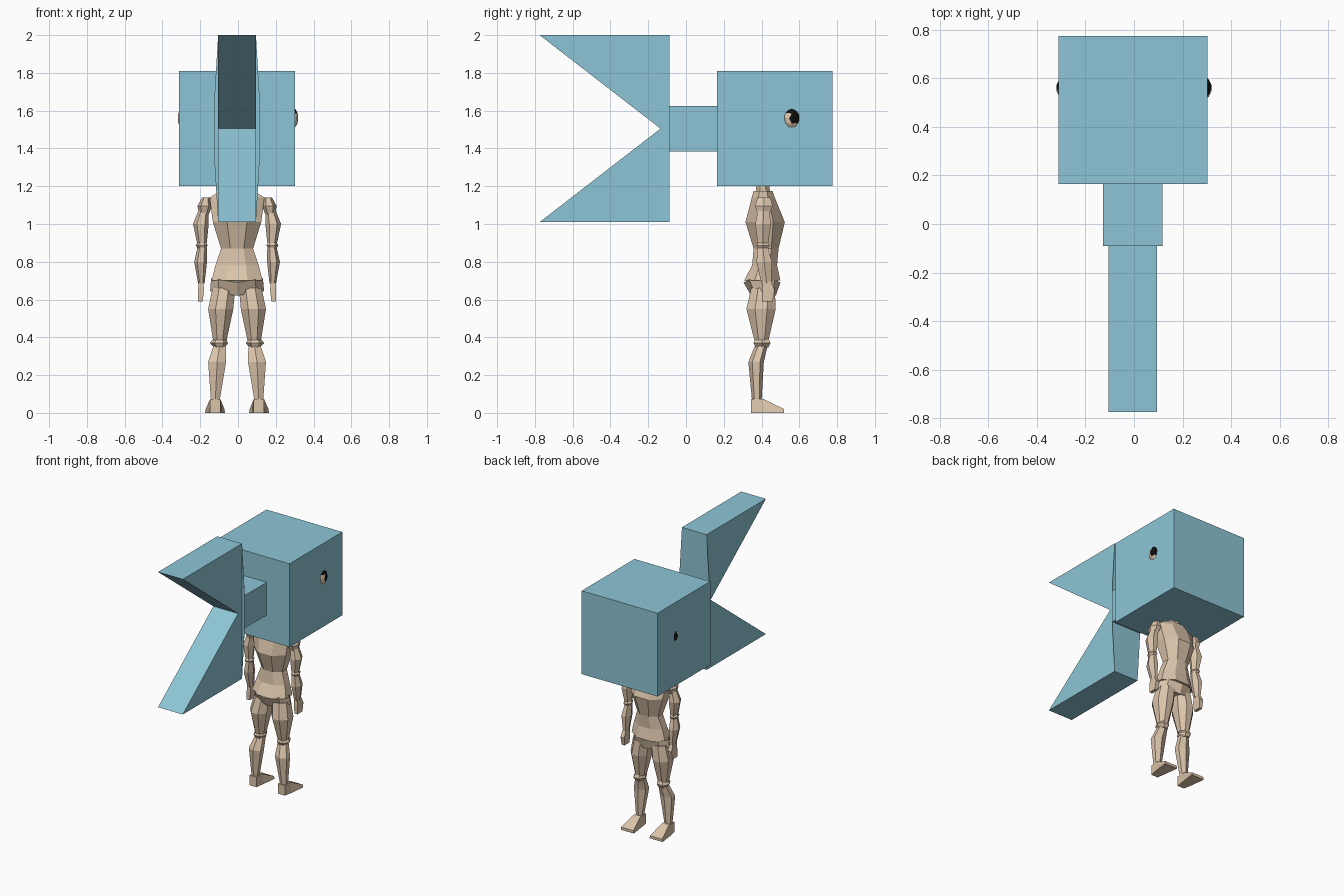
import bpy, bmesh, math

CX = -0.005  # symmetry plane of the figure


def material(name, rgb):
    m = bpy.data.materials.new(name)
    m.diffuse_color = (*rgb, 1)
    return m


BLUE = material("fish blue", (0.27, 0.56, 0.67))
SKIN = material("skin tan", (0.72, 0.56, 0.41))
BLACK = material("eye black", (0.004, 0.004, 0.004))


def finish(bm, name, *mats):
    bmesh.ops.recalc_face_normals(bm, faces=bm.faces[:])
    me = bpy.data.meshes.new(name)
    bm.to_mesh(me)
    bm.free()
    for m in mats:
        me.materials.append(m)
    ob = bpy.data.objects.new(name, me)
    bpy.context.collection.objects.link(ob)
    return ob


def skin_rings(bm, rings):
    """Bridge equal rings of points and cap both ends."""
    rings = [[bm.verts.new(p) for p in r] for r in rings]
    n = len(rings[0])
    for a, b in zip(rings, rings[1:]):
        for i in range(n):
            j = (i + 1) % n
            bm.faces.new((a[i], a[j], b[j], b[i]))
    bm.faces.new(rings[0])
    bm.faces.new(rings[-1])


def loft(name, sections, n=6, side=1, turn=0.0, vee=0.0):
    """Sections are (z, x0, x1, y0, y1) measured from the symmetry plane."""
    unit = [(math.cos(t), math.sin(t)) for t in
            (2 * math.pi * (i + turn) / n for i in range(n))]
    mx = max(abs(u[0]) for u in unit)
    my = max(abs(u[1]) for u in unit)
    rings = []
    for z, x0, x1, y0, y1 in sections:
        ring = []
        for u, v in unit:
            x = (x0 + x1) / 2 + u / mx * (x1 - x0) / 2
            y = (y0 + y1) / 2 + v / my * (y1 - y0) / 2
            ring.append((CX + side * x, y, z + vee * abs(x)))
        rings.append(ring)
    bm = bmesh.new()
    skin_rings(bm, rings)
    return finish(bm, name, SKIN)


def box(name, x0, x1, y0, y1, z0, z1):
    bm = bmesh.new()
    skin_rings(bm, [[(x0, y0, z), (x1, y0, z), (x1, y1, z), (x0, y1, z)]
                    for z in (z0, z1)])
    return finish(bm, name, BLUE)


# Fish head and tail stem
box("fish_head", -0.312, 0.302, 0.165, 0.775, 1.20, 1.81)
box("tail_stem", -0.128, 0.117, -0.089, 0.165, 1.385, 1.625)

# Forked tail fin: side profile extruded across x
profile = [(-0.09, 2.0), (-0.775, 2.0), (-0.135, 1.505), (-0.775, 1.01), (-0.09, 1.01)]
bm = bmesh.new()
skin_rings(bm, [[(x, y, z) for y, z in profile] for x in (-0.105, 0.095)])
finish(bm, "tail_fin", BLUE)

# Thin flared base joining the stem to the fin
outline = [(-0.105, 1.01), (0.095, 1.01), (0.117, 1.385), (0.117, 1.625),
           (0.095, 2.0), (-0.105, 2.0), (-0.128, 1.625), (-0.128, 1.385)]
bm = bmesh.new()
skin_rings(bm, [[(x, y, z) for x, z in outline] for y in (-0.0905, -0.0885)])
finish(bm, "tail_fin_base", BLUE)

# Faceted eyes with a pale patch, sunk into the head
for s, label in ((-1, "left"), (1, "right")):
    bm = bmesh.new()
    bmesh.ops.create_icosphere(bm, subdivisions=2, radius=1)
    for v in bm.verts:
        v.co = (s * 0.29 + v.co.x * 0.03, 0.56 + v.co.y * 0.045, 1.56 + v.co.z * 0.055)
    for f in bm.faces:
        c = f.calc_center_median()
        if (c.y < 0.56 and 1.54 < c.z < 1.585) or c.z < 1.53:
            f.material_index = 1
    finish(bm, "eye_" + label, BLACK, SKIN)

# Torso, neck and pelvis (facing +y, toward the back of the frame)
loft("neck", [(1.15, -0.05, 0.05, 0.37, 0.45), (1.22, -0.045, 0.045, 0.373, 0.437)], 8, turn=0.5)
loft("torso", [(0.70, -0.135, 0.135, 0.307, 0.50), (0.78, -0.115, 0.115, 0.35, 0.482),
               (0.87, -0.085, 0.085, 0.358, 0.49), (1.01, -0.128, 0.128, 0.315, 0.523),
               (1.14, -0.145, 0.145, 0.348, 0.47), (1.175, -0.09, 0.09, 0.358, 0.458)],
     8, turn=0.5)
loft("pelvis", [(0.62, -0.143, 0.143, 0.345, 0.475), (0.69, -0.137, 0.137, 0.305, 0.50)],
     8, vee=0.17)

# Limbs, built once per side
for s, label in ((-1, "left"), (1, "right")):
    loft("shoulder_" + label, [(1.05, 0.15, 0.20, 0.38, 0.44), (1.095, 0.132, 0.21, 0.365, 0.46),
                               (1.14, 0.145, 0.185, 0.38, 0.445)], 6, s)
    loft("upper_arm_" + label, [(0.90, 0.16, 0.212, 0.378, 0.435), (1.0, 0.150, 0.233, 0.367, 0.45),
                                (1.07, 0.15, 0.205, 0.38, 0.44)], 6, s)
    loft("elbow_" + label, [(0.865, 0.17, 0.205, 0.385, 0.43), (0.887, 0.155, 0.219, 0.373, 0.442),
                            (0.91, 0.17, 0.205, 0.385, 0.43)], 6, s)
    loft("forearm_" + label, [(0.685, 0.172, 0.206, 0.40, 0.452), (0.80, 0.159, 0.227, 0.373, 0.455),
                              (0.875, 0.16, 0.21, 0.38, 0.435)], 6, s)
    loft("hand_" + label, [(0.59, 0.182, 0.206, 0.402, 0.458), (0.65, 0.175, 0.206, 0.402, 0.47),
                           (0.695, 0.178, 0.204, 0.405, 0.45)], 4, s, 0.5)
    loft("thigh_" + label, [(0.385, 0.055, 0.127, 0.362, 0.437), (0.55, 0.02, 0.153, 0.32, 0.475),
                            (0.66, 0.01, 0.13, 0.345, 0.47)], 8, s, 0.5)
    loft("knee_" + label, [(0.345, 0.065, 0.12, 0.37, 0.435), (0.37, 0.047, 0.143, 0.357, 0.447),
                           (0.40, 0.065, 0.12, 0.37, 0.435)], 6, s)
    loft("calf_" + label, [(0.06, 0.093, 0.138, 0.35, 0.40), (0.27, 0.058, 0.153, 0.33, 0.412),
                           (0.355, 0.06, 0.125, 0.365, 0.432)], 6, s, 0.5)
    # Wedge foot, flaring toward the toes
    bm = bmesh.new()
    heel = [(0.088, 0.345, 0), (0.143, 0.345, 0), (0.143, 0.345, 0.073), (0.088, 0.345, 0.073)]
    ankle = [(0.078, 0.41, 0), (0.155, 0.41, 0), (0.143, 0.41, 0.073), (0.088, 0.41, 0.073)]
    toe = [(0.064, 0.52, 0), (0.169, 0.52, 0), (0.166, 0.52, 0.02), (0.067, 0.52, 0.02)]
    skin_rings(bm, [[(CX + s * x, y, z) for x, y, z in r] for r in (heel, ankle, toe)])
    finish(bm, "foot_" + label, SKIN)
